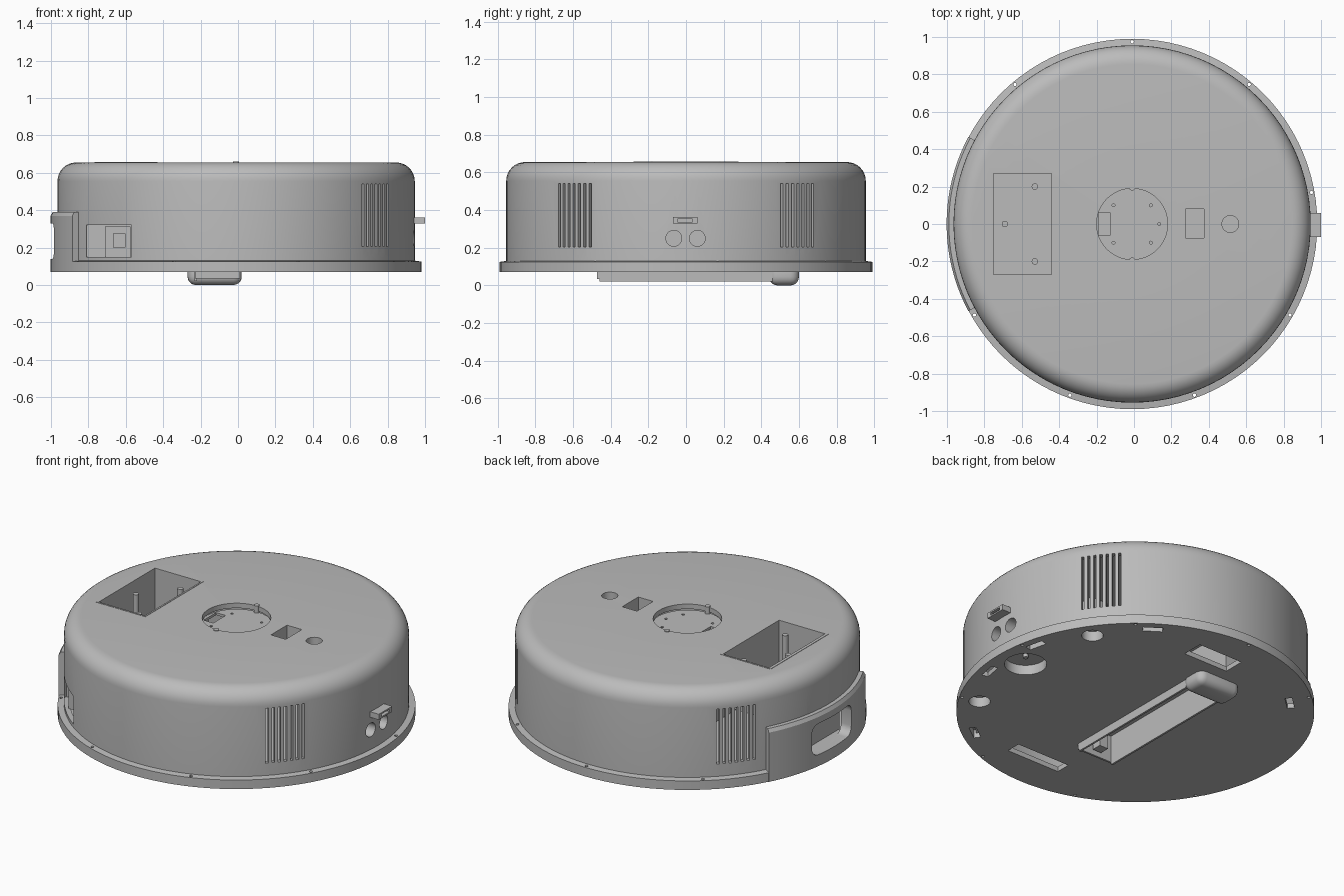
import bpy, bmesh
from math import radians, cos, sin, pi
from mathutils import Matrix, Vector

if "Cube" in bpy.data.objects:
    bpy.data.objects.remove(bpy.data.objects["Cube"])

CX = -0.01          # axis of the round body
TOP, FLOOR = 0.655, 0.07
SKIN = 0.03

grey = bpy.data.materials.new("plain grey")
grey.use_nodes = True
colour = (0.5, 0.5, 0.5, 1)
grey.diffuse_color = colour
grey.node_tree.nodes["Principled BSDF"].inputs["Base Color"].default_value = colour


def finish(name, bm):
    mesh = bpy.data.meshes.new(name)
    bmesh.ops.recalc_face_normals(bm, faces=bm.faces)
    bm.to_mesh(mesh)
    bm.free()
    mesh.materials.append(grey)
    ob = bpy.data.objects.new(name, mesh)
    bpy.context.collection.objects.link(ob)
    return ob


def select(ob):
    bpy.ops.object.select_all(action="DESELECT")
    ob.select_set(True)
    bpy.context.view_layer.objects.active = ob


def smooth(ob):
    select(ob)
    bpy.ops.object.shade_smooth_by_angle(angle=radians(30))


def add_box(bm, x, y, z, turn=0):
    """Box between pairs of limits, optionally turned about the body axis."""
    c = Vector(((x[0] + x[1]) / 2, (y[0] + y[1]) / 2, (z[0] + z[1]) / 2))
    size = (x[1] - x[0], y[1] - y[0], z[1] - z[0], 1)
    place = Matrix.Translation(c) @ Matrix.Diagonal(size)
    if turn:
        place = Matrix.Translation((CX, 0, 0)) @ Matrix.Rotation(turn, 4, "Z") @ place
    return bmesh.ops.create_cube(bm, size=1, matrix=place)["verts"]


def add_rod(bm, x, y, z, r, sides=32, along_x=False):
    """Cylinder along z, or along x when asked; the limits are a pair."""
    span = x if along_x else z
    mid = sum(span) / 2
    place = Matrix.Translation((mid, y, z) if along_x else (x, y, mid))
    if along_x:
        place = place @ Matrix.Rotation(pi / 2, 4, "Y")
    return bmesh.ops.create_cone(bm, cap_ends=True, segments=sides, radius1=r, radius2=r,
                                 depth=span[1] - span[0], matrix=place)["verts"]


def box(name, x, y, z, bevel=0):
    bm = bmesh.new()
    add_box(bm, x, y, z)
    if bevel:
        bmesh.ops.bevel(bm, geom=bm.edges[:], offset=bevel, segments=5, profile=0.5, affect="EDGES")
    ob = finish(name, bm)
    if bevel:
        smooth(ob)
    return ob


def rod(name, x, y, z, r, along_x=False):
    bm = bmesh.new()
    add_rod(bm, x, y, z, r, along_x=along_x)
    ob = finish(name, bm)
    smooth(ob)
    return ob


def cup(name, fill, axis):
    """Thin-walled cup: a solid without the cap that faces along the axis."""
    bm = bmesh.new()
    fill(bm)
    bm.normal_update()
    bmesh.ops.delete(bm, geom=[f for f in bm.faces if f.normal.dot(Vector(axis)) > 0.9],
                     context="FACES_ONLY")
    ob = finish(name, bm)
    wall = ob.modifiers.new("wall", "SOLIDIFY")
    wall.thickness, wall.offset = 0.012, 1
    select(ob)
    bpy.ops.object.modifier_apply(modifier="wall")
    smooth(ob)
    return ob


def lathe(name, profile, start=0, sweep=2 * pi, steps=96, closed=False):
    bm = bmesh.new()
    spin = Matrix.Rotation(start, 3, "Z")
    vs = [bm.verts.new(spin @ Vector((r, 0, z)) + Vector((CX, 0, 0))) for r, z in profile]
    geom = vs + [bm.edges.new(p) for p in zip(vs, vs[1:])]
    if closed:
        geom = vs + [bm.faces.new(vs)] + bm.edges[:]
    bmesh.ops.spin(bm, geom=geom, cent=(CX, 0, 0), axis=(0, 0, 1), angle=sweep, steps=steps)
    bmesh.ops.remove_doubles(bm, verts=bm.verts, dist=1e-4)
    return finish(name, bm)


def cut(ob, cutter, keep=False):
    cutter.hide_render = True
    mod = ob.modifiers.new("cut", "BOOLEAN")
    mod.operation, mod.object, mod.solver = "DIFFERENCE", cutter, "EXACT"
    select(ob)
    bpy.ops.object.modifier_apply(modifier="cut")
    if not keep:
        bpy.data.objects.remove(cutter)


def dome(r, low, high, fillet):
    arc = [(r - fillet + fillet * cos(t * pi / 16), high - fillet + fillet * sin(t * pi / 16))
           for t in range(9)]
    return [(r, low)] + arc + [(0, high)]


# Hollow round shell with a rim flange
shell = lathe("body_shell", [(0, FLOOR), (0.99, FLOOR), (0.99, 0.125), (0.955, 0.13)]
              + dome(0.955, 0.14, TOP, 0.1))
cut(shell, lathe("cavity", [(0, FLOOR + SKIN)]
                 + dome(0.955 - SKIN, FLOOR + SKIN, TOP - SKIN, 0.08)))

# Openings in the shell
holes = bmesh.new()
top_z = (TOP - 0.05, TOP + 0.05)
base_z = (FLOOR - 0.05, FLOOR + SKIN + 0.02)
for middle in (-38.5, 38.5, 141.5):                      # side vents
    for i in range(-3, 4):
        add_box(holes, (0.88, 1.03), (-0.0075, 0.0075), (0.205, 0.54), radians(middle + 2.1 * i))
for i in range(9):                                       # flange screw holes
    a = radians(90 + 40 * i)
    if i != 2:
        add_rod(holes, CX + 0.974 * cos(a), 0.974 * sin(a), (0, 0.2), 0.009, 12)
add_rod(holes, CX, 0, top_z, 0.19, 48)                   # top openings
add_box(holes, (-0.75, -0.44), (-0.27, 0.27), top_z)
add_box(holes, (0.275, 0.375), (-0.075, 0.08), top_z)
add_rod(holes, 0.515, 0, top_z, 0.045)
for y in (-0.065, 0.06):                                 # sensor holes
    add_rod(holes, (0.85, 1.05), y, 0.25, 0.042, along_x=True)
add_box(holes, (-0.81, -0.57), (-0.95, -0.5), (0.15, 0.32))   # side socket
add_box(holes, (-0.22, 0.0), (-0.46, 0.44), base_z)           # underside openings
add_box(holes, (-0.1, 0.2), (0.675, 0.805), base_z)
add_box(holes, (-0.1, 0.26), (-0.775, -0.685), base_z)
casters = [(0.8, 0.02, 0.117), (0.72, 0.5, 0.06), (0.73, -0.46, 0.06)]
for x, y, r in casters:
    add_rod(holes, x, y, base_z, r)
for radius, angle in ((0.925, 13.5), (0.925, -10.5), (0.925, 56), (0.915, -54), (0.86, 133)):
    add_box(holes, (radius - 0.02, radius + 0.02), (-0.055, 0.055), base_z, radians(angle))
cut(shell, finish("opening_cutter", holes))

# Rear handle panel with a rounded grip recess
panel = lathe("handle_panel", [(0.94, FLOOR), (0.992, FLOOR), (0.992, 0.37), (0.98, 0.39), (0.94, 0.39)],
              radians(152), radians(56), 20, closed=True)
grip = box("grip_cutter", (-1.1, -0.87), (-0.19, 0.19), (0.14, 0.33), 0.05)
cut(shell, grip, keep=True)
cut(panel, grip)
smooth(shell)
smooth(panel)
box("grip_back", (-0.89, -0.87), (-0.21, 0.21), (0.12, 0.35))
for z in (0.125, 0.335):
    box("grip_ledge", (-0.94, -0.87), (-0.2, 0.2), (z, z + 0.012))

# Storage bin sunk in the top, with posts
deck = TOP - SKIN
cup("storage_bin", lambda bm: add_box(bm, (-0.75, -0.44), (-0.27, 0.27), (0.35, deck)), (0, 0, 1))
for x, y in ((-0.53, 0.2), (-0.53, -0.2), (-0.69, 0)):
    rod("bin_post", x, y, (0.35, 0.62), 0.017)
rod("bin_disc", -0.6, 0, (0.35, 0.356), 0.07)
lip = box("bin_lip", (-0.768, -0.43), (-0.28, 0.28), (TOP - 0.01, TOP + 0.002))
cut(lip, box("lip_cutter", (-0.75, -0.44), (-0.27, 0.27), (0.6, 0.7)))

# Sunken hub in the middle of the top
hub = rod("hub_floor", CX, 0, (0.6, 0.615), 0.2)
hub_holes = bmesh.new()
add_box(hub_holes, (-0.19, -0.125), (-0.06, 0.06), (0.55, 0.7))
for x, y in ((-0.11, 0.1), (-0.11, -0.1), (0.09, 0.1), (0.09, -0.1), (0.135, 0)):
    add_rod(hub_holes, x, y, (0.55, 0.7), 0.008, 12)
cut(hub, finish("hub_cutter", hub_holes))
smooth(hub)
for y in (-0.195, 0.195):
    rod("hub_peg", CX, y, (0.6, TOP + 0.004), 0.016)

# Small wells beside the hub
cup("button_well", lambda bm: add_box(bm, (0.275, 0.375), (-0.075, 0.08), (0.56, deck)), (0, 0, 1))
cup("round_well", lambda bm: add_rod(bm, 0.515, 0, (0.57, deck), 0.045), (0, 0, 1))

# Sensor pair and the small ledge above it
for y in (-0.065, 0.06):
    cup("sensor_tube", lambda bm: add_rod(bm, (0.87, 0.93), y, 0.25, 0.042, along_x=True), (1, 0, 0))
ledge = box("sensor_ledge", (0.9, 1.0), (-0.07, 0.06), (0.328, 0.362))
cut(ledge, box("ledge_cutter", (0.97, 1.1), (-0.045, 0.035), (0.337, 0.353)))

# Socket inside the side opening
box("socket_back", (-0.82, -0.55), (-0.5, -0.49), (0.14, 0.33))
frame = box("socket_frame", (-0.71, -0.575), (-0.62, -0.5), (0.15, 0.312))
cut(frame, box("socket_cutter", (-0.665, -0.605), (-0.7, -0.55), (0.2, 0.275)))
for z in (0.138, 0.32):
    box("socket_shelf", (-0.81, -0.56), (-0.52, -0.49), (z, z + 0.012))

# Suction trough and rounded nose under the floor
for x in (-0.232, 0.0):
    box("trough_wall", (x, x + 0.012), (-0.46, 0.46), (0.02, 0.2))
box("trough_ceiling", (-0.232, 0.012), (-0.47, 0.46), (0.2, 0.212))
box("trough_end", (-0.23, 0.01), (-0.472, -0.46), (0.035, 0.2))
box("trough_bracket", (-0.14, -0.08), (-0.45, -0.39), (0.06, 0.2))
box("suction_nose", (-0.27, 0.02), (0.44, 0.6), (0.0, 0.12), 0.045)

# Caster wells
for x, y, r in casters:
    cup("caster_well", lambda bm: add_rod(bm, x, y, (FLOOR + SKIN, 0.13), r), (0, 0, -1))
rod("caster_pin", 0.8, 0.02, (0.11, 0.135), 0.015)
